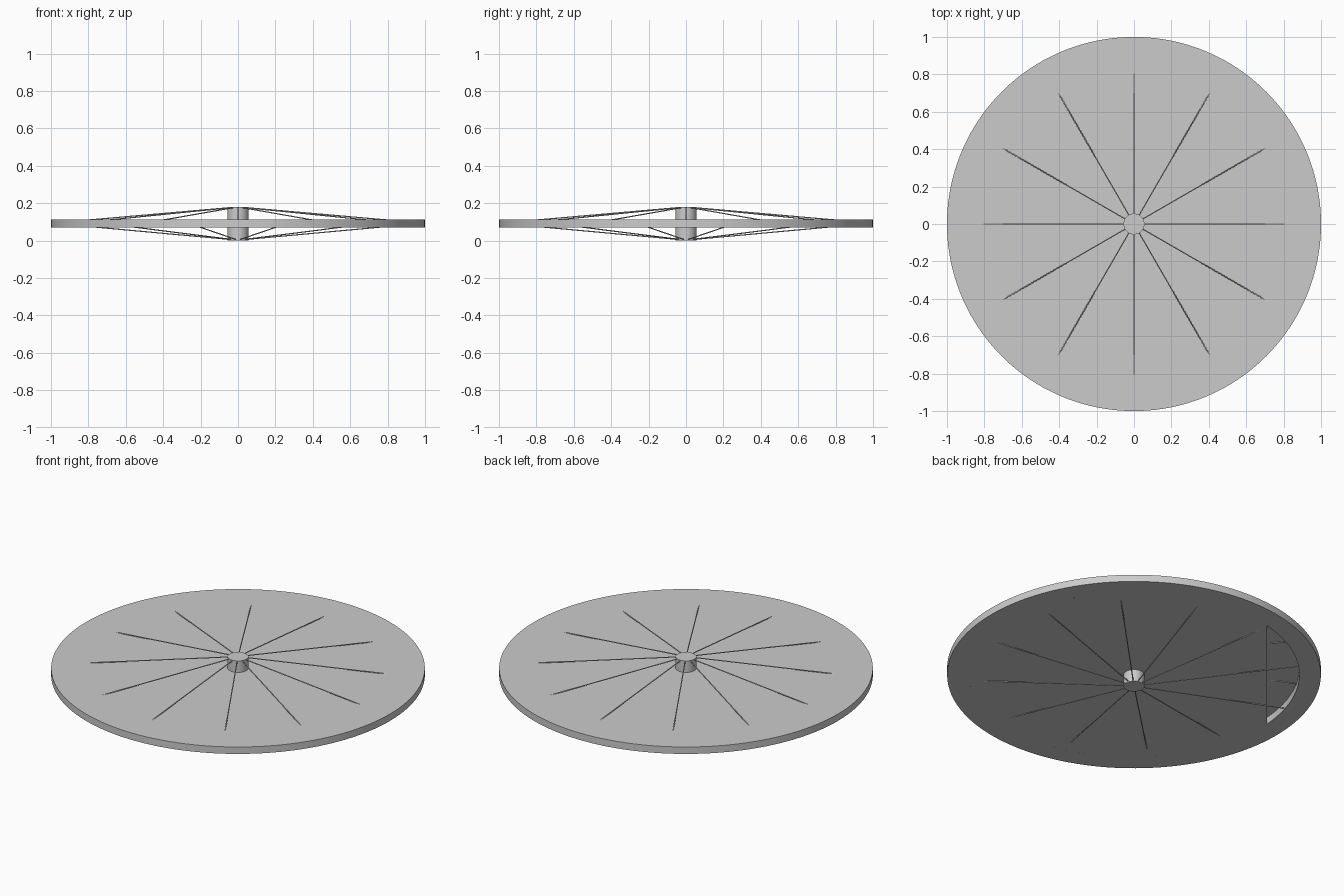
import bpy, bmesh, math
from mathutils import Vector

if "Cube" in bpy.data.objects:
    bpy.data.objects.remove(bpy.data.objects["Cube"])

N = 160
R_OUT, R_IN = 1.0, 0.885
Z_BOT, Z_TOP, Z_MID = 0.071, 0.112, 0.0915


def make_object(name, bm):
    mesh = bpy.data.meshes.new(name)
    bm.to_mesh(mesh)
    bm.free()
    obj = bpy.data.objects.new(name, mesh)
    bpy.context.collection.objects.link(obj)
    bpy.context.view_layer.objects.active = obj
    bpy.ops.object.select_all(action='DESELECT')
    obj.select_set(True)
    bpy.ops.object.shade_smooth_by_angle(angle=math.radians(30))
    return obj


def polar(r, a, z):
    return Vector((r * math.cos(a), r * math.sin(a), z))


# Hollow rim: rectangular section swept round the axis
bm = bmesh.new()
section = [(R_IN, Z_BOT), (R_OUT, Z_BOT), (R_OUT, Z_TOP), (R_IN, Z_TOP)]
rings = [[bm.verts.new(polar(r, math.tau * i / N, z)) for r, z in section] for i in range(N)]
for i in range(N):
    a, b = rings[i], rings[(i + 1) % N]
    for k in range(4):
        m = (k + 1) % 4
        bm.faces.new((a[k], b[k], b[m], a[m]))
bmesh.ops.recalc_face_normals(bm, faces=bm.faces)
make_object("rim", bm)

# Upper skin: full disc
bm = bmesh.new()
bm.faces.new([bm.verts.new(polar(R_IN, math.tau * i / N, Z_TOP)) for i in range(N)])
make_object("upper_skin", bm)

# Lower skin: disc with one segment left open
bm = bmesh.new()
start, sweep = math.radians(176.5), math.radians(360 - 73)
pts = [polar(R_IN, start + sweep * i / 128, Z_BOT) for i in range(129)]
face = bm.faces.new([bm.verts.new(p) for p in reversed(pts)])
make_object("lower_skin", bm)

# Hub cylinder
bm = bmesh.new()
bmesh.ops.create_cone(bm, cap_ends=True, segments=48, radius1=0.056, radius2=0.056, depth=0.18)
bmesh.ops.translate(bm, verts=bm.verts, vec=(0, 0, 0.09))
make_object("hub", bm)


# Tension rods from the hub ends to the inside of the rim
def rods(name, z_hub, z_rim, offset):
    bm = bmesh.new()
    for i in range(12):
        a = math.radians(30 * i + offset)
        p, q = polar(0.045, a, z_hub), polar(0.892, a, z_rim)
        d = q - p
        new = bmesh.ops.create_cone(bm, cap_ends=True, segments=8, radius1=0.003,
                                    radius2=0.003, depth=d.length)["verts"]
        bmesh.ops.rotate(bm, verts=new, matrix=d.to_track_quat('Z', 'Y').to_matrix())
        bmesh.ops.translate(bm, verts=new, vec=(p + q) / 2)
    make_object(name, bm)


rods("upper_rods", 0.176, 0.102, 0)
rods("lower_rods", 0.006, 0.081, 15)
